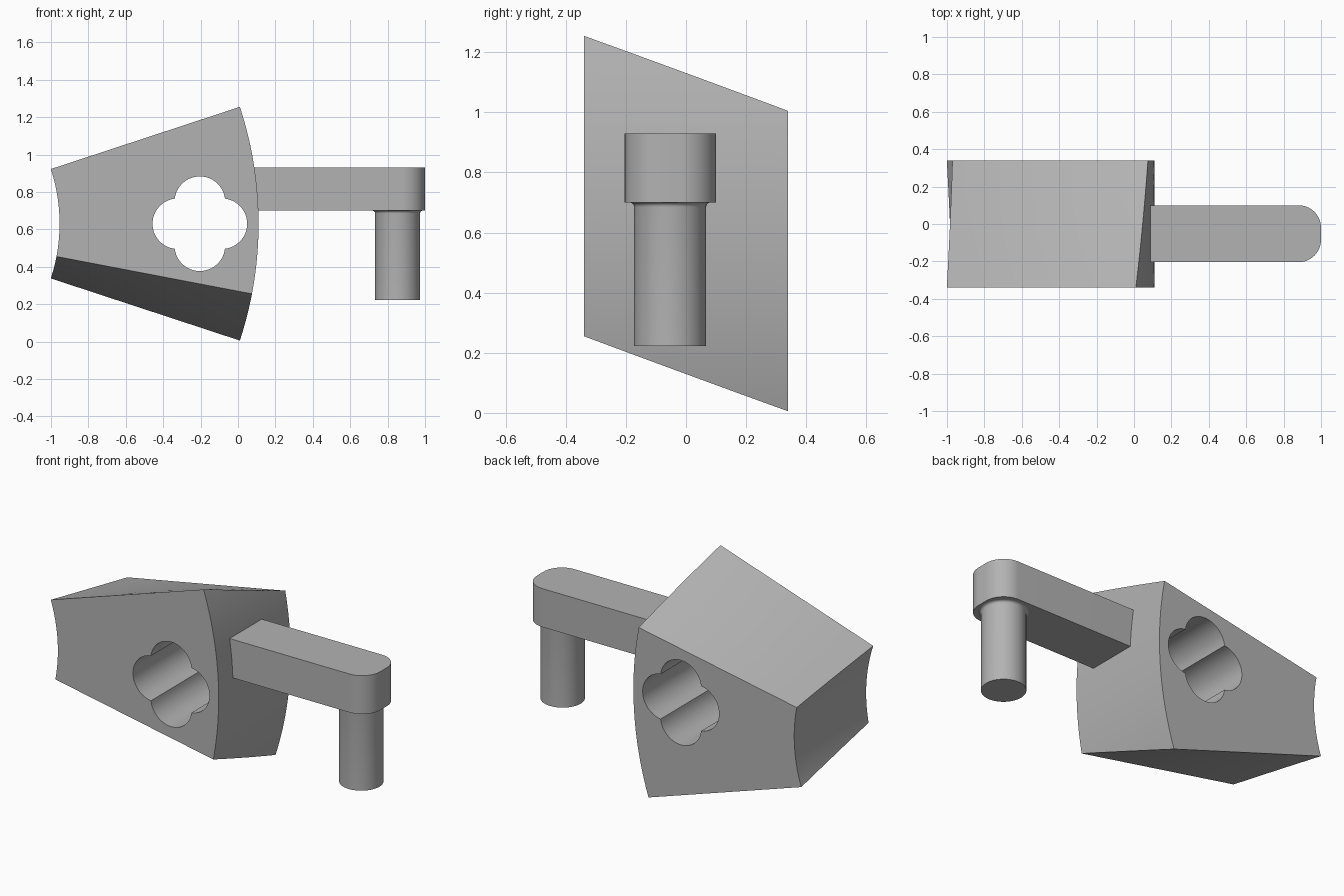
import bpy, bmesh
from math import sin, cos, pi, radians, sqrt, atan2

if "Cube" in bpy.data.objects:
    bpy.data.objects.remove(bpy.data.objects["Cube"], do_unlink=True)

grey = bpy.data.materials.new("plain grey")
grey.use_nodes = True
COLOUR = (0.45, 0.45, 0.45, 1)
grey.diffuse_color = COLOUR
grey.node_tree.nodes["Principled BSDF"].inputs["Base Color"].default_value = COLOUR


def loft(name, rings):
    """Skin closed rings of equal length into a capped solid."""
    bm = bmesh.new()
    loops = [[bm.verts.new(p) for p in ring] for ring in rings]
    n = len(loops[0])
    for a, b in zip(loops, loops[1:]):
        for i in range(n):
            j = (i + 1) % n
            bm.faces.new((a[i], a[j], b[j], b[i]))
    bm.faces.new(loops[0])
    bm.faces.new(loops[-1])
    bmesh.ops.recalc_face_normals(bm, faces=bm.faces)
    mesh = bpy.data.meshes.new(name)
    bm.to_mesh(mesh)
    bm.free()
    mesh.materials.append(grey)
    obj = bpy.data.objects.new(name, mesh)
    bpy.context.collection.objects.link(obj)
    return obj


def smooth(obj):
    bpy.ops.object.select_all(action="DESELECT")
    obj.select_set(True)
    bpy.context.view_layer.objects.active = obj
    bpy.ops.object.shade_smooth_by_angle(angle=radians(30))


def arc(cx, cy, r, start, end, steps):
    return [(cx + r * cos(start + (end - start) * i / steps),
             cy + r * sin(start + (end - start) * i / steps))
            for i in range(steps + 1)]


# Twisted ring segment: the sector turns evenly from front to back
AXIS_X, MID_Z = -1.89, 0.63
INNER, OUTER = 0.936, 2.0
HIGH, LOW = radians(18.2), radians(10.8)
HALF_DEPTH, LAYERS, SIDE = 0.34, 12, 8


def sector(t):
    top = HIGH + (LOW - HIGH) * t
    bottom = top - HIGH - LOW
    pts = arc(AXIS_X, MID_Z, OUTER, bottom, top, 32)
    for i in range(1, SIDE):
        r = OUTER + (INNER - OUTER) * i / SIDE
        pts.append((AXIS_X + r * cos(top), MID_Z + r * sin(top)))
    pts += arc(AXIS_X, MID_Z, INNER, top, bottom, 32)
    for i in range(1, SIDE):
        r = INNER + (OUTER - INNER) * i / SIDE
        pts.append((AXIS_X + r * cos(bottom), MID_Z + r * sin(bottom)))
    y = HALF_DEPTH * (2 * t - 1)
    return [(x, y, z) for x, z in pts]


body = loft("twisted_segment", [sector(i / LAYERS) for i in range(LAYERS + 1)])

# Four-lobed hole running from front to back
LOBE, OFFSET = 0.135, 0.118
cusp = (OFFSET + sqrt(2 * LOBE ** 2 - OFFSET ** 2)) / 2
sweep = atan2(cusp, cusp - OFFSET)
outline = []
for k in range(4):
    a = k * pi / 2
    outline += arc(-0.204 + OFFSET * cos(a), MID_Z + OFFSET * sin(a),
                   LOBE, a - sweep, a + sweep, 24)[:-1]
cutter = loft("hole_cutter", [[(x, y, z) for x, z in outline] for y in (-0.5, 0.5)])
cutter.hide_render = True

cut = body.modifiers.new("hole", "BOOLEAN")
cut.operation = "DIFFERENCE"
cut.solver = "EXACT"
cut.object = cutter
bpy.context.view_layer.objects.active = body
bpy.ops.object.modifier_apply(modifier=cut.name)
bpy.data.objects.remove(cutter, do_unlink=True)

# Arm with a rounded outer end
ROUND, Y0, Y1 = 0.12, -0.204, 0.1
plan = [(0.06, Y0)]
plan += arc(1 - ROUND, Y0 + ROUND, ROUND, -pi / 2, 0, 16)
plan += arc(1 - ROUND, Y1 - ROUND, ROUND, 0, pi / 2, 16)
plan.append((0.06, Y1))
arm = loft("arm", [[(x, y, z) for x, y in plan] for z in (0.7, 0.93)])

# Round pin below the arm, with a small fillet where they meet
FILLET = 0.015
profile = [(0.12, 0.223)]
profile += arc(0.12 + FILLET, 0.7 - FILLET, FILLET, pi, pi / 2, 5)
pin = loft("pin", [[(x, y, z) for x, y in arc(0.853, -0.053, r, 0, 2 * pi, 48)[:-1]]
                   for r, z in profile])

for part in (body, arm, pin):
    smooth(part)
